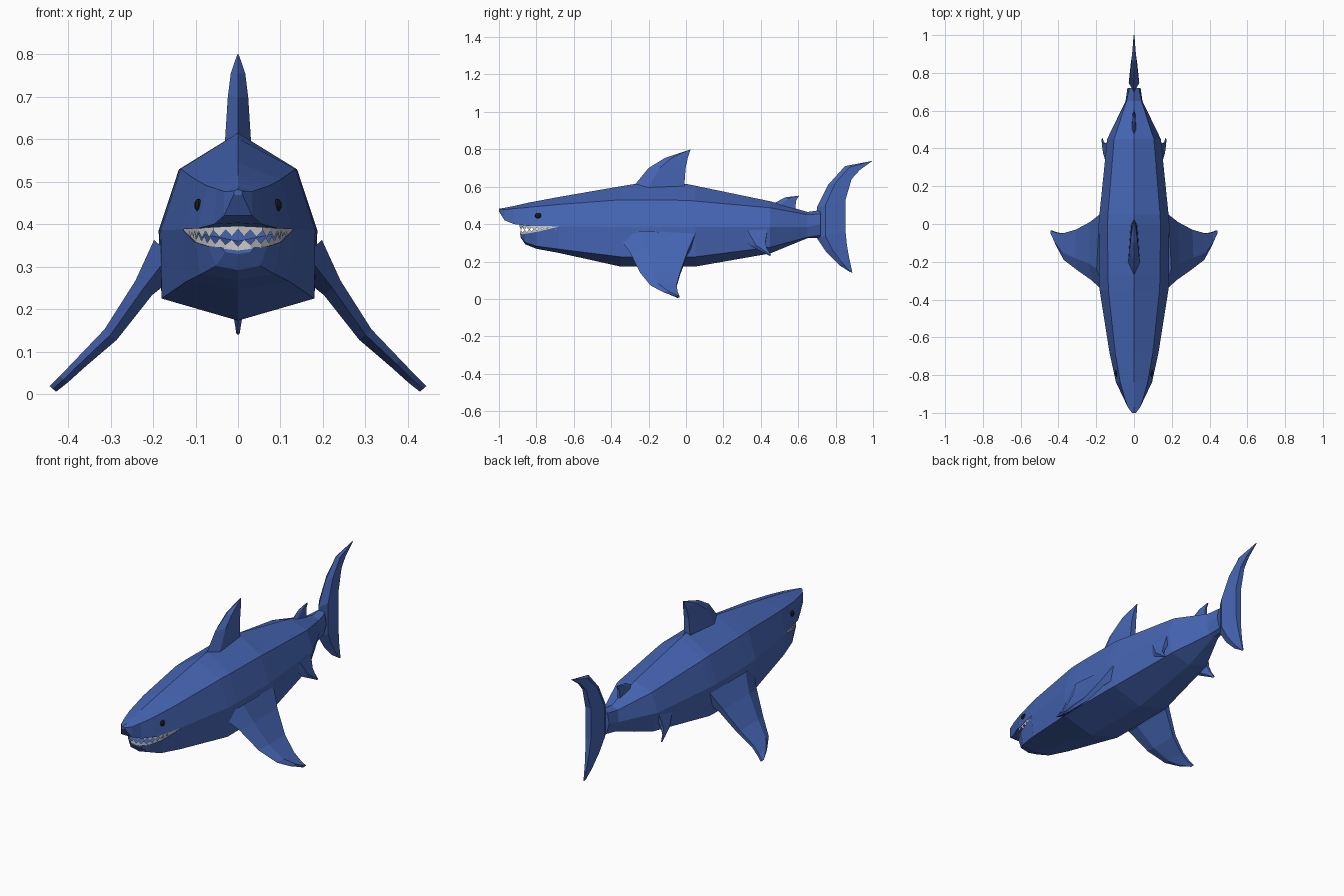
import bpy, bmesh
from mathutils import Vector


def material(name, color):
    m = bpy.data.materials.new(name)
    m.diffuse_color = (*color, 1)
    return m


BLUE = material("skin_blue", (0.06, 0.13, 0.45))
WHITE = material("tooth_white", (0.75, 0.75, 0.75))
BLACK = material("eye_black", (0.01, 0.01, 0.01))


def finish(bm, name, mat):
    bmesh.ops.recalc_face_normals(bm, faces=bm.faces[:])
    me = bpy.data.meshes.new(name)
    bm.to_mesh(me)
    bm.free()
    me.materials.append(mat)
    ob = bpy.data.objects.new(name, me)
    bpy.context.collection.objects.link(ob)
    return ob


def loft(name, rings, mat=BLUE):
    """Skin closed rings of equal point count and cap both ends."""
    bm = bmesh.new()
    rows = [[bm.verts.new(p) for p in r] for r in rings]
    n = len(rows[0])
    for a, b in zip(rows, rows[1:]):
        for i in range(n):
            j = (i + 1) % n
            bm.faces.new((a[i], a[j], b[j], b[i]))
    bm.faces.new(rows[0])
    bm.faces.new(rows[-1])
    return finish(bm, name, mat)


def body_part(name, sections):
    """Sections are (y, half outline of (x, z) from centre to centre)."""
    rings = []
    for y, half in sections:
        ring = [(x, y, z) for x, z in half]
        ring += [(-x, y, z) for x, z in half[-2:0:-1]]
        rings.append(ring)
    return loft(name, rings)


def fin(name, stations, normal, side=1):
    """Stations are (leading point, trailing point, half thickness)."""
    nv = Vector(normal).normalized()
    rings = []
    for lead, trail, t in stations:
        a, b = Vector(lead), Vector(trail)
        m = a.lerp(b, 0.3)
        pts = [a, m + nv * t, b + nv * t * 0.6, b - nv * t * 0.6, m - nv * t]
        rings.append([(p.x * side, p.y, p.z) for p in pts])
    return loft(name, rings)


# Trunk
body_part("body", [
    (-0.68, [(0, .545), (.10, .505), (.13, .388), (.12, .266), (0, .246)]),
    (-0.35, [(0, .602), (.135, .53), (.182, .385), (.18, .225), (0, .173)]),
    (-0.27, [(0, .615), (.138, .53), (.185, .385), (.18, .225), (0, .173)]),
    (0.0, [(0, .615), (.14, .527), (.187, .385), (.18, .225), (0, .173)]),
    (0.05, [(0, .605), (.138, .523), (.183, .385), (.178, .225), (0, .173)]),
    (0.45, [(0, .522), (.105, .487), (.142, .385), (.115, .276), (0, .243)]),
    (0.65, [(0, .465), (.04, .45), (.045, .385), (.03, .33), (0, .325)]),
    (0.72, [(0, .475), (.025, .455), (.035, .4), (.02, .34), (0, .325)]),
])

# Snout and upper jaw
body_part("upper_head", [
    (-0.68, [(0, .545), (.10, .505), (.13, .388), (0, .395)]),
    (-0.84, [(0, .515), (.072, .49), (.095, .39), (0, .395)]),
    (-0.92, [(0, .497), (.05, .483), (.056, .40), (0, .403)]),
    (-0.97, [(0, .487), (.033, .477), (.033, .42), (0, .42)]),
    (-1.0, [(0, .482), (.010, .478), (.010, .470), (0, .468)]),
])

# Lower jaw
body_part("lower_jaw", [
    (-0.68, [(0, .36), (.13, .386), (.12, .266), (0, .246)]),
    (-0.80, [(0, .335), (.102, .358), (.088, .282), (0, .268)]),
    (-0.86, [(0, .335), (.07, .348), (.052, .302), (0, .292)]),
    (-0.885, [(0, .34), (.04, .346), (.03, .334), (0, .33)]),
])


# Teeth: zigzag strips along the two jaw edges
def teeth(name, path, count, gum, tip):
    pts = [Vector(p) for p in path]
    pts += [Vector((-p.x, p.y, p.z)) for p in pts[-2::-1]]
    lens = [(b - a).length for a, b in zip(pts, pts[1:])]

    def at(d):
        for a, b, l in zip(pts, pts[1:], lens):
            if d <= l:
                return a.lerp(b, d / l)
            d -= l
        return pts[-1].copy()

    bm = bmesh.new()
    step = sum(lens) / count
    for i in range(count):
        a, b, c = (at(step * (i + k)) for k in (0, 1, 0.5))
        g = Vector((0, 0, gum))
        v = [bm.verts.new(p) for p in
             (a, b, b + g, c + Vector((0, 0, tip)), a + g)]
        bm.faces.new(v)
    bmesh.ops.remove_doubles(bm, verts=bm.verts[:], dist=1e-5)
    return finish(bm, name, WHITE)


teeth("upper_teeth", [(.128, -.68, .391), (.097, -.82, .391),
                      (.062, -.873, .393), (0, -.89, .396)], 18, -.008, -.024)
teeth("lower_teeth", [(.127, -.685, .378), (.098, -.80, .355),
                      (.068, -.86, .345), (.038, -.887, .343),
                      (0, -.887, .338)], 18, .010, .024)

# Dorsal fins and tail
X = (1, 0, 0)
fin("dorsal_fin", [
    ((0, -.29, .59), (0, -.01, .59), .031),
    ((0, -.20, .70), (0, -.002, .70), .024),
    ((0, -.11, .755), (0, .01, .755), .017),
    ((0, .01, .795), (0, .025, .80), .003)], X)
fin("second_dorsal_fin", [
    ((0, .45, .50), (0, .585, .48), .012),
    ((0, .53, .543), (0, .588, .525), .008),
    ((0, .59, .55), (0, .605, .552), .003)], X)
fin("tail_fin", [
    ((0, .875, .145), (0, .89, .14), .004),
    ((0, .82, .18), (0, .872, .22), .012),
    ((0, .75, .25), (0, .86, .29), .02),
    ((0, .70, .325), (0, .853, .36), .028),
    ((0, .70, .49), (0, .853, .53), .028),
    ((0, .76, .61), (0, .885, .64), .02),
    ((0, .85, .71), (0, .93, .69), .012),
    ((0, .985, .735), (0, 1.0, .74), .003)], X)

# Paired fins and eyes
for side, label in ((1, "right"), (-1, "left")):
    fin("pectoral_fin_" + label, [
        ((.16, -.36, .33), (.16, .05, .33), .05),
        ((.222, -.30, .25), (.222, .01, .25), .026),
        ((.30, -.245, .14), (.30, -.03, .14), .019),
        ((.372, -.19, .072), (.372, -.05, .072), .014),
        ((.41, -.12, .035), (.41, -.045, .035), .012),
        ((.436, -.05, .012), (.436, -.035, .012), .010)], (.75, 0, .65), side)
    fin("pelvic_fin_" + label, [
        ((.125, .28, .36), (.125, .435, .37), .025),
        ((.15, .35, .28), (.15, .425, .30), .014),
        ((.163, .42, .245), (.163, .432, .27), .008),
        ((.168, .448, .23), (.168, .455, .235), .003)], (1, 0, .3), side)
    bm = bmesh.new()
    bmesh.ops.create_uvsphere(bm, u_segments=8, v_segments=6, radius=1)
    eye = finish(bm, "eye_" + label, BLACK)
    eye.scale = (.010, .018, .015)
    eye.location = (side * .093, -.79, .445)
